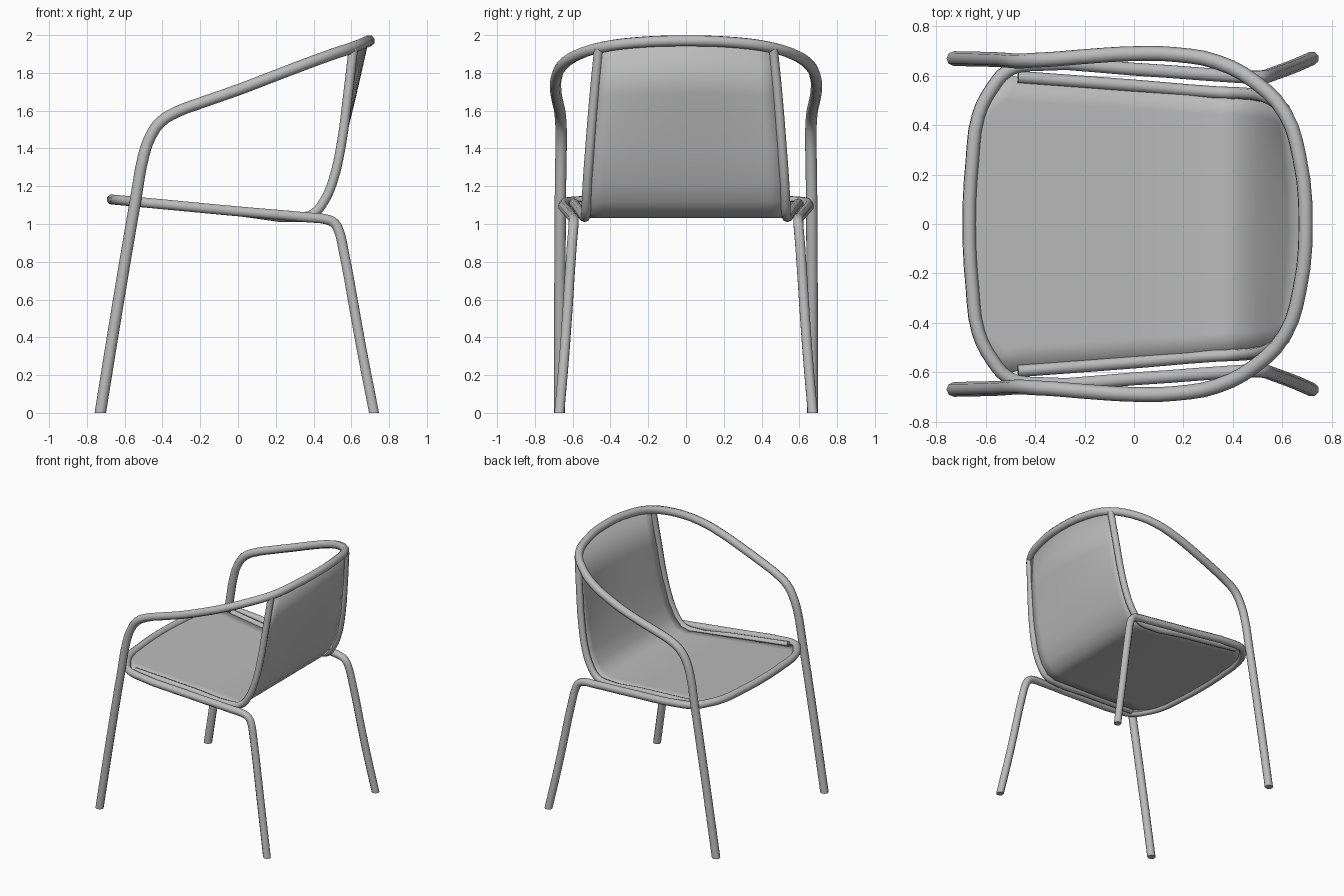
import bpy, bmesh
from mathutils import Vector

cube = bpy.data.objects.get("Cube")
if cube:
    bpy.data.objects.remove(cube, do_unlink=True)

grey = bpy.data.materials.new("satin grey")
grey.use_nodes = True
grey.diffuse_color = (0.5, 0.5, 0.5, 1)
grey.node_tree.nodes["Principled BSDF"].inputs["Base Color"].default_value = (0.5, 0.5, 0.5, 1)


def add_object(name, mesh):
    obj = bpy.data.objects.new(name, mesh)
    bpy.context.collection.objects.link(obj)
    mesh.materials.clear()
    mesh.materials.append(grey)
    bpy.ops.object.select_all(action="DESELECT")
    obj.select_set(True)
    bpy.context.view_layer.objects.active = obj
    bpy.ops.object.shade_smooth_by_angle(angle=0.8)
    return obj


def tube(name, points, radius):
    """Round bent tube through the points, cut level with the floor."""
    curve = bpy.data.curves.new(name + " path", "CURVE")
    curve.dimensions = "3D"
    curve.bevel_depth = radius
    curve.bevel_resolution = 2
    curve.resolution_u = 3
    curve.use_fill_caps = True
    spline = curve.splines.new("BEZIER")
    spline.bezier_points.add(len(points) - 1)
    for knot, p in zip(spline.bezier_points, points):
        knot.co = p
        knot.handle_left_type = knot.handle_right_type = "AUTO"
    helper = bpy.data.objects.new(name + " path", curve)
    bpy.context.collection.objects.link(helper)
    bpy.context.view_layer.update()
    mesh = bpy.data.meshes.new_from_object(helper.evaluated_get(bpy.context.evaluated_depsgraph_get()))
    bpy.data.objects.remove(helper, do_unlink=True)
    bm = bmesh.new()
    bm.from_mesh(mesh)
    bmesh.ops.remove_doubles(bm, verts=bm.verts, dist=0.0005)
    cut = bmesh.ops.bisect_plane(bm, geom=bm.verts[:] + bm.edges[:] + bm.faces[:],
                                 plane_co=(0, 0, 0), plane_no=(0, 0, 1), clear_inner=True)
    rim = [e for e in cut["geom_cut"] if isinstance(e, bmesh.types.BMEdge)]
    if rim:
        bmesh.ops.holes_fill(bm, edges=rim)
    bmesh.ops.recalc_face_normals(bm, faces=bm.faces)
    bm.to_mesh(mesh)
    bm.free()
    return add_object(name, mesh)


def mirrored(half):
    """Continue a path that ends on the centre line to the other side."""
    return half + [(x, -y, z) for x, y, z in reversed(half[:-1])]


def seat_z(x):
    return 1.067 - 0.094 * x


# Front legs, arms and top rail in one bent tube
arm = [(-0.737, 0.67, -0.05), (-0.64, 0.668, 0.55), (-0.54, 0.665, 1.14), (-0.5, 0.662, 1.36),
       (-0.465, 0.66, 1.46), (-0.41, 0.663, 1.54), (-0.32, 0.668, 1.595), (-0.2, 0.678, 1.64),
       (0, 0.69, 1.71), (0.17, 0.686, 1.775), (0.34, 0.655, 1.84), (0.49, 0.575, 1.895),
       (0.61, 0.45, 1.935), (0.67, 0.27, 1.96), (0.695, 0, 1.97)]
tube("arm_and_front_legs", mirrored(arm), 0.03)

# Rear legs and seat hoop in one bent tube
legs = [(0.73, 0.675, -0.05), (0.65, 0.64, 0.36), (0.555, 0.605, 0.88), (0.535, 0.598, 0.96),
        (0.51, 0.595, 1.005), (0.465, 0.595, 1.025), (0.38, 0.6, 1.034)]
hoop = [(x, y, seat_z(x)) for x, y in
        ((0, 0.627), (-0.42, 0.645), (-0.51, 0.622), (-0.575, 0.55),
         (-0.63, 0.44), (-0.655, 0.26), (-0.668, 0))]
tube("seat_hoop_and_rear_legs", mirrored(legs + hoop), 0.028)

# Panel side rails, running along the seat and up the back
rail = [(-0.47, 0.595, seat_z(-0.47)), (0, 0.56, seat_z(0)), (0.33, 0.533, seat_z(0.33)),
        (0.4, 0.53, 1.055), (0.455, 0.527, 1.12), (0.5, 0.522, 1.22), (0.545, 0.508, 1.41),
        (0.58, 0.487, 1.67), (0.61, 0.462, 1.925)]
for side, label in ((1, "left"), (-1, "right")):
    tube(label + "_panel_rail", [(x, side * y, z) for x, y, z in rail], 0.025)

# Seat and back sheet: rows across, bowed backwards towards the top
front = [(x, y, seat_z(x)) for x, y in
         ((-0.665, 0.1), (-0.655, 0.26), (-0.63, 0.44), (-0.575, 0.55), (-0.51, 0.605))]
bm = bmesh.new()
rows = []
steps = 12
for x, y, z in front + rail:
    bow = max(0, (z - 1.3) / 0.63) * 0.075
    row = []
    for i in range(steps + 1):
        t = 2 * i / steps - 1
        swell = bow * (1 - t * t)
        row.append(bm.verts.new(Vector((x + swell, y * t, z + 0.4 * swell))))
    rows.append(row)
for a, b in zip(rows, rows[1:]):
    for i in range(steps):
        bm.faces.new((a[i], b[i], b[i + 1], a[i + 1]))
bmesh.ops.recalc_face_normals(bm, faces=bm.faces)
mesh = bpy.data.meshes.new("seat_and_back_panel")
bm.to_mesh(mesh)
bm.free()
panel = add_object("seat_and_back_panel", mesh)
solid = panel.modifiers.new("thickness", "SOLIDIFY")
solid.thickness = 0.008
solid.offset = 0
